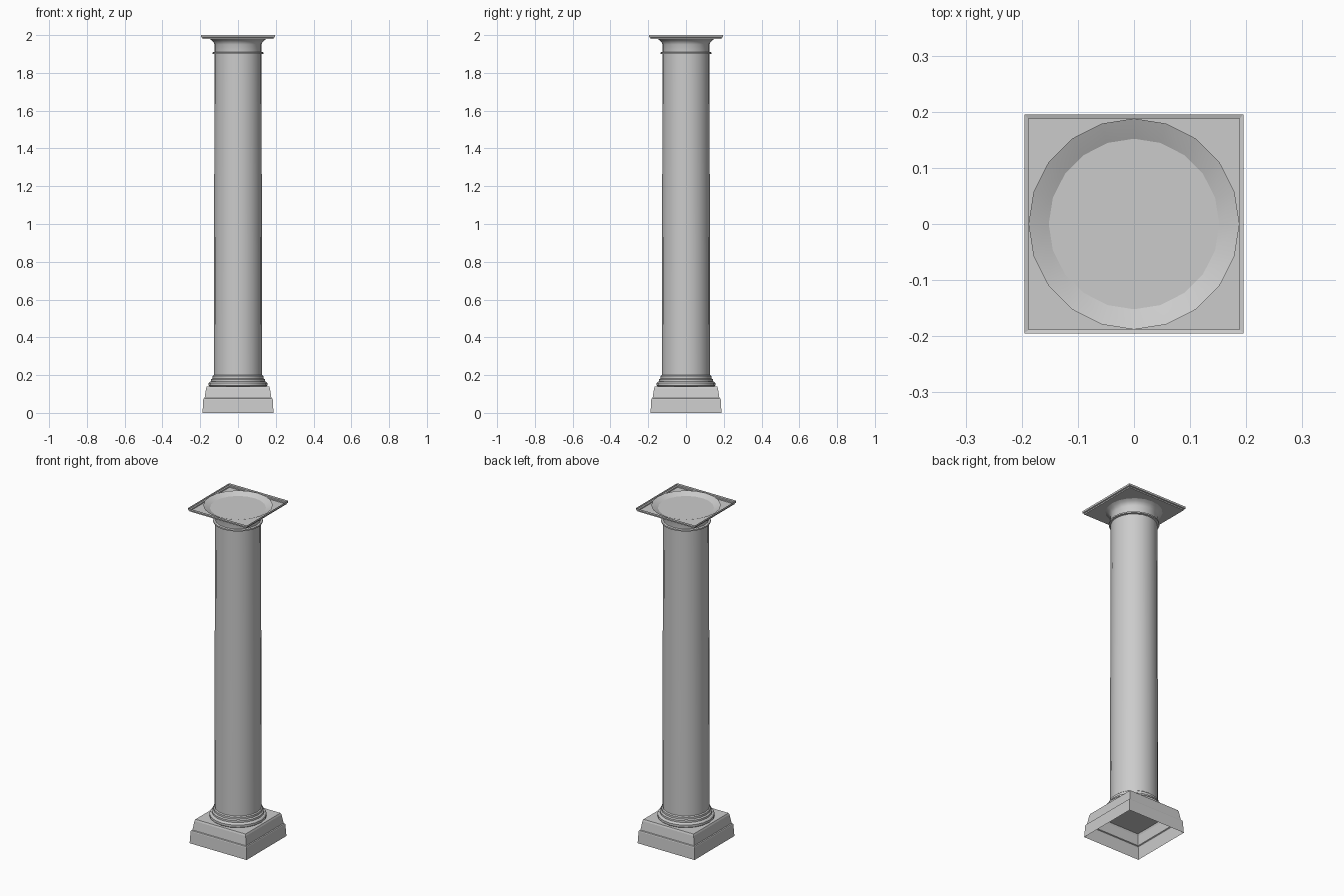
import bpy, bmesh, math

if "Cube" in bpy.data.objects:
    bpy.data.objects.remove(bpy.data.objects["Cube"])


def loft(name, profile, sides, cap_start=False, cap_end=False, smooth=False):
    """Stack regular polygon rings (half width, z) into a shell."""
    bm = bmesh.new()
    square = sides == 4
    rings = []
    for r, z in profile:
        rad = r * math.sqrt(2) if square else r
        off = math.pi / 4 if square else 0
        rings.append([bm.verts.new((rad * math.cos(off + 2 * math.pi * i / sides),
                                    rad * math.sin(off + 2 * math.pi * i / sides), z))
                      for i in range(sides)])
    for a, b in zip(rings, rings[1:]):
        for i in range(sides):
            j = (i + 1) % sides
            bm.faces.new((a[i], a[j], b[j], b[i]))
    if cap_start:
        bm.faces.new(rings[0][::-1])
    if cap_end:
        bm.faces.new(rings[-1])
    me = bpy.data.meshes.new(name)
    bm.to_mesh(me)
    bm.free()
    ob = bpy.data.objects.new(name, me)
    bpy.context.collection.objects.link(ob)
    if smooth:
        bpy.ops.object.select_all(action='DESELECT')
        ob.select_set(True)
        bpy.context.view_layer.objects.active = ob
        bpy.ops.object.shade_smooth_by_angle(angle=math.radians(30))
    return ob


# Stepped square plinth, hollow and open underneath
loft("plinth", [(0.188, 0), (0.184, 0.07), (0.182, 0.075), (0.177, 0.078),
                (0.169, 0.13), (0.165, 0.14)], 4, cap_end=True)

# Round base mouldings
loft("base_mouldings", [(0.149, 0.14), (0.155, 0.145), (0.155, 0.158), (0.149, 0.165),
                        (0.142, 0.167), (0.142, 0.178), (0.134, 0.183),
                        (0.134, 0.195), (0.128, 0.2)], 20, smooth=True)

# Shaft with a slight taper, running up into the flared capital
loft("shaft", [(0.128, 0.14), (0.127, 0.8), (0.124, 1.9), (0.124, 1.95),
               (0.129, 1.962), (0.138, 1.972), (0.152, 1.98), (0.188, 1.996)],
     20, smooth=True)

# Thin ring below the capital
loft("neck_ring", [(0.124, 1.899), (0.135, 1.901), (0.135, 1.909), (0.124, 1.911)],
     20, smooth=True)

# Thin square tray on top, open upward
loft("abacus", [(0.188, 1.98), (0.188, 1.987), (0.195, 1.989), (0.195, 2.0)],
     4, cap_start=True)
